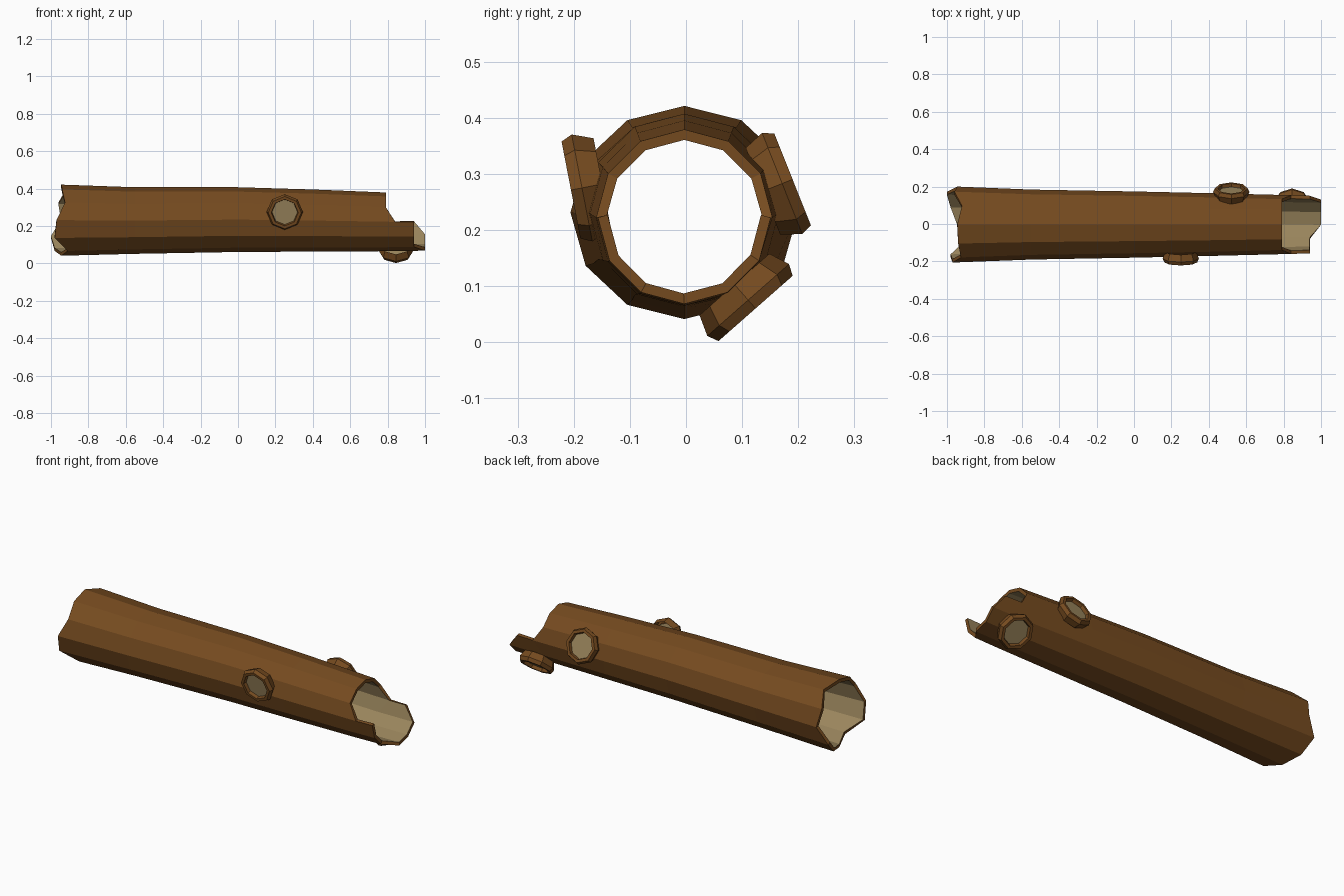
import bpy, bmesh
from math import sin, cos, pi
from mathutils import Vector

if "Cube" in bpy.data.objects:
    bpy.data.objects.remove(bpy.data.objects["Cube"])


def material(name, rgb):
    m = bpy.data.materials.new(name)
    m.diffuse_color = (*rgb, 1)
    m.use_nodes = True
    m.node_tree.nodes["Principled BSDF"].inputs["Base Color"].default_value = m.diffuse_color
    return m


BARK = material("bark", (0.18, 0.07, 0.014))
WOOD = material("pale_wood", (0.33, 0.24, 0.11))


def make_object(name, bm):
    mesh = bpy.data.meshes.new(name)
    bm.to_mesh(mesh)
    bm.free()
    mesh.materials.append(BARK)
    mesh.materials.append(WOOD)
    obj = bpy.data.objects.new(name, mesh)
    bpy.context.collection.objects.link(obj)
    return obj


# Hollow trunk: 12-sided rings, index 0 at the top, counting toward +y
N = 12
left_x = [-.945, -.92, -.96, -.945, -1, -.98, -.945, -.91, -.98, -.97, -.925, -.94]
notch_x = [.79, .79, .79, .84, .79, .79, .79, .79, .79, .84, .79, .79]
right_x = [.94, .94, .94, .94, 1, 1, 1, .94, .94, .94, .94, .94]
rings = [  # x positions, centre z, y radius, z radius
    (left_x, .231, .203, .190),
    ([-.55] * N, .229, .187, .178),
    ([0] * N, .234, .177, .173),
    ([.4] * N, .229, .168, .166),
    (notch_x, .222, .157, .157),
    (right_x, .222, .154, .154),
]
bm = bmesh.new()
grid = [[bm.verts.new((xs[k], -.003 + ry * sin(2 * pi * k / N), cz + rz * cos(2 * pi * k / N)))
         for k in range(N)] for xs, cz, ry, rz in rings]
for i in range(len(grid) - 1):
    for k in range(N):
        # upper half stops at the notch, lower half runs on as a broken lip
        if i == len(grid) - 2 and not 3 <= k < 9:
            continue
        n = (k + 1) % N
        bm.faces.new((grid[i][k], grid[i + 1][k], grid[i + 1][n], grid[i][n]))
loose = [v for v in bm.verts if not v.link_faces]
bmesh.ops.delete(bm, geom=loose, context='VERTS')
trunk = make_object("hollow_trunk", bm)
wall = trunk.modifiers.new("wall", 'SOLIDIFY')
wall.thickness = .018
wall.offset = -1
wall.use_even_offset = True
wall.material_offset = 1
wall.material_offset_rim = 0


# Cut branch stubs: flared octagonal collars with a recessed pale face
def stub(name, tip, normal):
    n = Vector(normal).normalized()
    u = Vector((1, 0, 0))
    v = n.cross(u)
    profile = [(-.057, .083), (-.02, .097), (0, .088), (0, .072), (-.018, .068)]
    b = bmesh.new()
    loops = [[b.verts.new(Vector(tip) + n * d + (u * cos(pi * k / 4) + v * sin(pi * k / 4)) * r)
              for k in range(8)] for d, r in profile]
    for lo, hi in zip(loops, loops[1:]):
        for k in range(8):
            m = (k + 1) % 8
            b.faces.new((lo[k], lo[m], hi[m], hi[k]))
    b.faces.new(loops[-1]).material_index = 1
    make_object(name, b)


stub("front_branch_stub", (.25, -.205, .271), (0, -.98, -.19))
stub("back_branch_stub", (.52, .190, .290), (0, .93, .37))
stub("lower_branch_stub", (.845, .124, .060), (0, .66, -.75))
